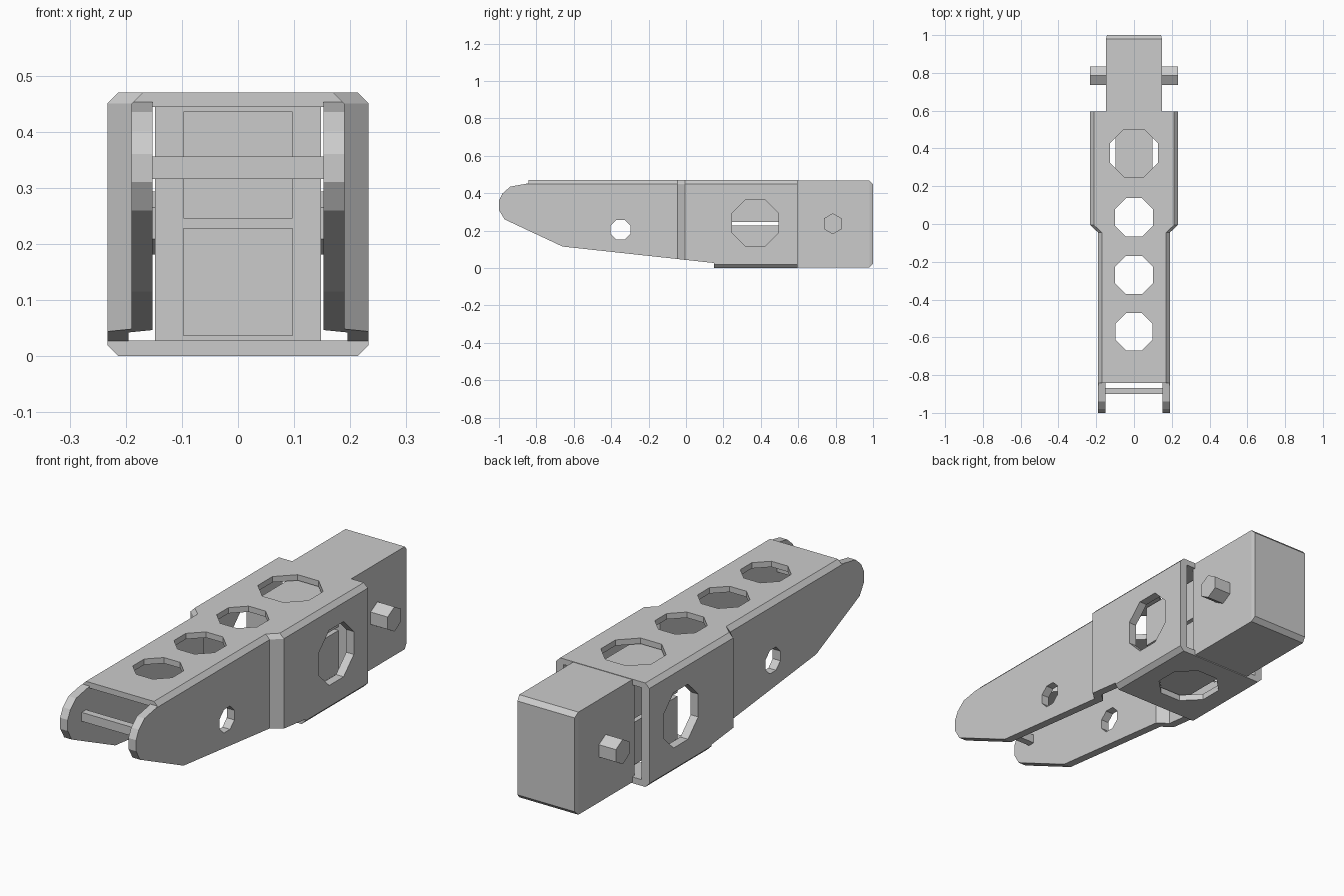
import bpy, bmesh
from math import pi, cos, sin

if "Cube" in bpy.data.objects:
    bpy.data.objects.remove(bpy.data.objects["Cube"])


def loft(name, rings, hidden=False):
    """Closed solid through rings of equal point count."""
    bm = bmesh.new()
    loops = [[bm.verts.new(p) for p in r] for r in rings]
    n = len(loops[0])
    for a, b in zip(loops, loops[1:]):
        for i in range(n):
            j = (i + 1) % n
            bm.faces.new((a[i], a[j], b[j], b[i]))
    bm.faces.new(loops[0])
    bm.faces.new(loops[-1])
    bmesh.ops.recalc_face_normals(bm, faces=bm.faces)
    me = bpy.data.meshes.new(name)
    bm.to_mesh(me)
    bm.free()
    ob = bpy.data.objects.new(name, me)
    bpy.context.collection.objects.link(ob)
    ob.hide_render = hidden
    return ob


def section(y, w, z0, z1, c=0.0):
    """Rectangular cross-section at y, corners chamfered by c."""
    if c == 0:
        return [(-w, y, z0), (w, y, z0), (w, y, z1), (-w, y, z1)]
    return [(-w + c, y, z0), (w - c, y, z0), (w, y, z0 + c), (w, y, z1 - c),
            (w - c, y, z1), (-w + c, y, z1), (-w, y, z1 - c), (-w, y, z0 + c)]


def box(name, w, y0, y1, z0, z1, hidden=False):
    return loft(name, [section(y0, w, z0, z1), section(y1, w, z0, z1)], hidden)


def prism(name, axis, y, other, r, n, lo, hi, turn=0.0, hidden=False):
    """n-sided bar along 'x' or 'z'."""
    rings = []
    for d in (lo, hi):
        ring = []
        for i in range(n):
            a = 2 * pi * i / n + turn
            u, v = y + r * cos(a), other + r * sin(a)
            ring.append((d, u, v) if axis == 'x' else (v, u, d))
        rings.append(ring)
    return loft(name, rings, hidden)


def cut(target, tool, op='DIFFERENCE'):
    """Boolean applied at once, tool removed."""
    m = target.modifiers.new("cut", 'BOOLEAN')
    m.operation, m.object, m.solver = op, tool, 'EXACT'
    bpy.context.view_layer.update()
    dg = bpy.context.evaluated_depsgraph_get()
    me = bpy.data.meshes.new_from_object(target.evaluated_get(dg))
    target.modifiers.clear()
    target.data = me
    bpy.data.objects.remove(tool)


# Folded sheet housing: narrow front, wide rear sleeve
housing = loft("housing", [section(y, w, 0, 0.47, 0.02) for y, w in
                           ((-1, 0.19), (-0.045, 0.19), (-0.005, 0.233), (0.595, 0.233))])

# Side outline of the housing
outline = [(-1, 0.36), (-1, 0.31), (-0.97, 0.26), (-0.66, 0.115), (0.15, 0.027),
           (0.15, -0.1), (0.7, -0.1), (0.7, 0.6), (-0.843, 0.6), (-0.843, 0.453),
           (-0.94, 0.435), (-0.98, 0.40)]
cut(housing, loft("outline_cutter", [[(x, y, z) for y, z in outline] for x in (-0.4, 0.4)],
                  True), 'INTERSECT')

# Hollow inside, open underneath at the front and on top at the tip
inner = ((-1.1, 0.152), (-0.03, 0.152), (0.01, 0.195), (0.7, 0.195))
cut(housing, loft("hollow_cutter", [section(y, w, 0.028, 0.444) for y, w in inner], True))
cut(housing, loft("under_cutter", [section(y, w, -0.1, 0.3) for y, w in
                                   inner[:3] + ((0.15, 0.195),)], True))
cut(housing, box("tip_cutter", 0.152, -1.1, -0.843, 0.2, 0.6, True))

# Round holes in the top, bottom and sides
for y, r in ((0.375, 0.137), (0.035, 0.11), (-0.27, 0.11), (-0.57, 0.107)):
    cut(housing, prism("hole_cutter", 'z', y, 0, r, 8, -0.1, 0.6, pi / 8, True))
for y, z, r in ((0.37, 0.24, 0.135), (-0.35, 0.205, 0.057)):
    cut(housing, prism("hole_cutter", 'x', y, z, r, 8, -0.4, 0.4, pi / 8, True))

# Rear block with chamfered back end
def block_ring(y, inset):
    return section(y, 0.148 - inset / 4, 0.004 + inset, 0.468 - inset)

loft("rear_block", [block_ring(0.58, 0), block_ring(0.98, 0), block_ring(1.0, 0.02)])

# Cross pin through the block
prism("cross_pin", 'x', 0.785, 0.237, 0.056, 6, -0.233, 0.233, pi / 6)

# Two square bars inside the sleeve
for name, z0, z1 in (("lower_bar", 0.036, 0.228), ("upper_bar", 0.245, 0.436)):
    box(name, 0.097, 0.2, 0.59, z0, z1)

# Thin crossbar between the front arms
box("front_crossbar", 0.16, -0.9, -0.868, 0.316, 0.356)
